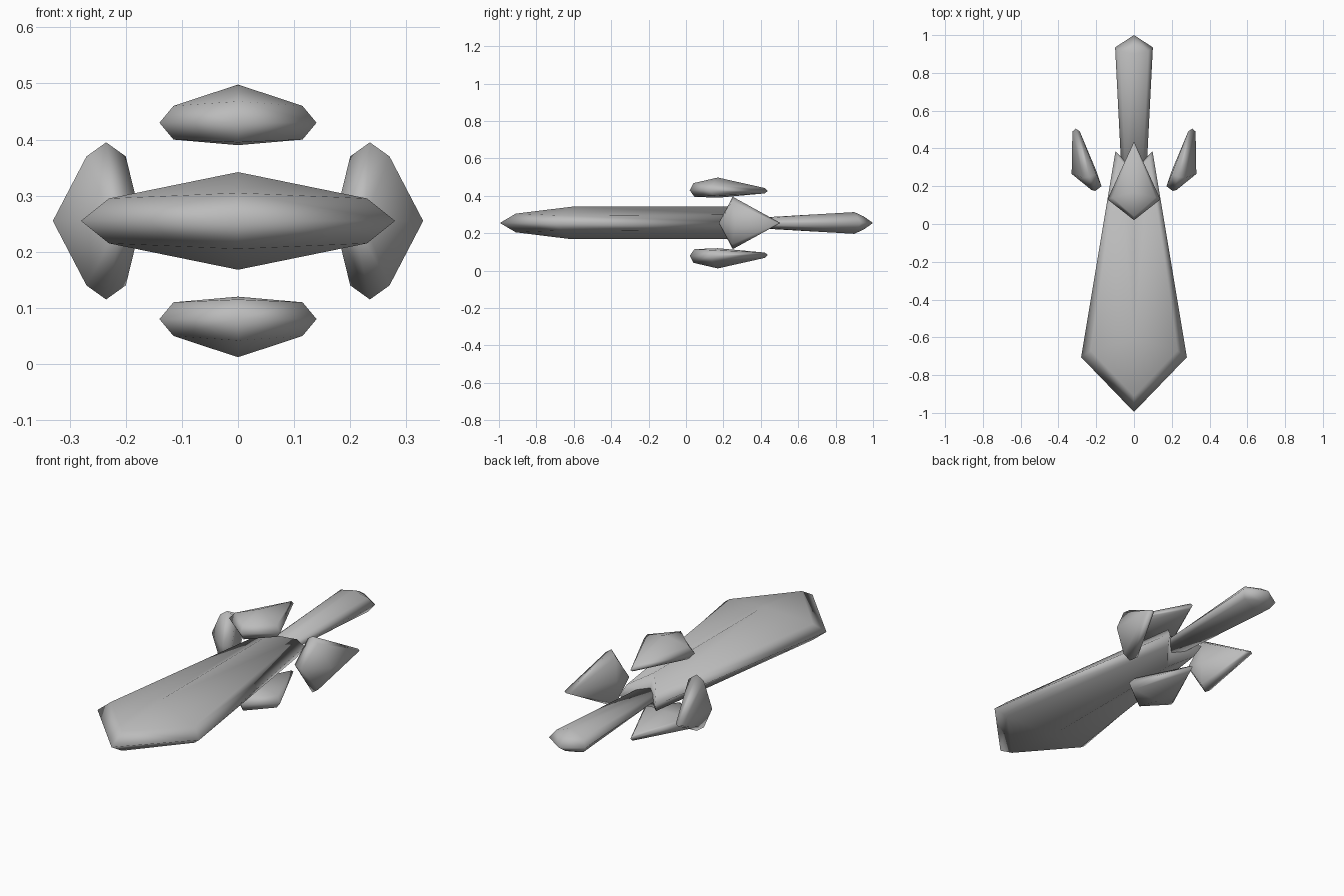
import bpy
import bmesh

cube = bpy.data.objects.get("Cube")
if cube:
    bpy.data.objects.remove(cube, do_unlink=True)

grey = bpy.data.materials.new("stone grey")
grey.use_nodes = True
colour = (0.5, 0.5, 0.5, 1)
grey.diffuse_color = colour
grey.node_tree.nodes["Principled BSDF"].inputs["Base Color"].default_value = colour

AXIS_Z = 0.255


def flip(points):
    return [(x, y, -z) for x, y, z in points]


def gem(name, rings, peaks, place=lambda x, y, z: (x, y, z)):
    """Stack half outlines (front centre to back centre), mirror them in x,
    and close both ends with a fan around a peak."""
    bm = bmesh.new()

    def vert(p):
        x, y, z = place(*p)
        return bm.verts.new((x, y, z + AXIS_Z))

    loops = []
    for half in rings:
        mirrored = [(-x, y, z) for x, y, z in reversed(half[1:-1])]
        loops.append([vert(p) for p in half + mirrored])
    n = len(loops[0])
    for a, b in zip(loops, loops[1:]):
        for i in range(n):
            j = (i + 1) % n
            bm.faces.new((a[i], a[j], b[j], b[i]))
    for loop, peak in zip((loops[0], loops[-1]), peaks):
        centre = vert(peak)
        for i in range(n):
            bm.faces.new((centre, loop[i], loop[(i + 1) % n]))
    bmesh.ops.recalc_face_normals(bm, faces=bm.faces)
    for f in bm.faces:
        f.smooth = True
    mesh = bpy.data.meshes.new(name)
    bm.to_mesh(mesh)
    bm.free()
    mesh.materials.append(grey)
    obj = bpy.data.objects.new(name, mesh)
    bpy.context.collection.objects.link(obj)


# Broad blade with a pointed tip and a notched end
edge = [(0, -0.995, 0), (0.28, -0.705, 0), (0.098, 0.385, 0), (0, 0.29, 0)]
upper = [(0, -0.91, 0.05), (0.23, -0.67, 0.04), (0.08, 0.35, 0.045), (0, 0.25, 0.087)]
gem("blade", [upper, edge, flip(upper)], [(0, -0.61, 0.087), (0, -0.61, -0.087)])

# Handle that flares towards its pointed pommel
edge = [(0, 0.24, 0), (0.065, 0.25, 0), (0.1, 0.935, 0), (0, 1.0, 0)]
upper = [(0, 0.24, 0.02), (0.045, 0.25, 0.015), (0.075, 0.915, 0.035), (0, 0.95, 0.035)]
gem("handle", [upper, edge, flip(upper)], [(0, 0.9, 0.058), (0, 0.9, -0.058)])

# Floating kite shards above and below
outer = [(0, 0.04, 0.213), (0.115, 0.14, 0.205), (0, 0.42, 0.187)]
middle = [(0, 0.02, 0.175), (0.14, 0.13, 0.175), (0, 0.437, 0.17)]
inner = [(0, 0.045, 0.14), (0.115, 0.145, 0.145), (0, 0.42, 0.158)]
peaks = [(0, 0.17, 0.243), (0, 0.17, 0.135)]
gem("upper_shard", [outer, middle, inner], peaks)
gem("lower_shard", [outer, middle, inner], peaks, lambda x, y, z: (x, y, -z))

# Floating kite shards on both sides, splayed outwards
outer = [(0, 0.18, 0.225), (0.115, 0.245, 0.27), (0, 0.49, 0.326)]
middle = [(0, 0.175, 0.205), (0.14, 0.25, 0.235), (0, 0.505, 0.308)]
inner = [(0, 0.2, 0.172), (0.115, 0.265, 0.2), (0, 0.49, 0.287)]
peaks = [(0, 0.265, 0.33), (0, 0.27, 0.195)]
for name, side in (("left_shard", 1), ("right_shard", -1)):
    gem(name, [outer, middle, inner], peaks, lambda x, y, z: (side * z, y, x))
